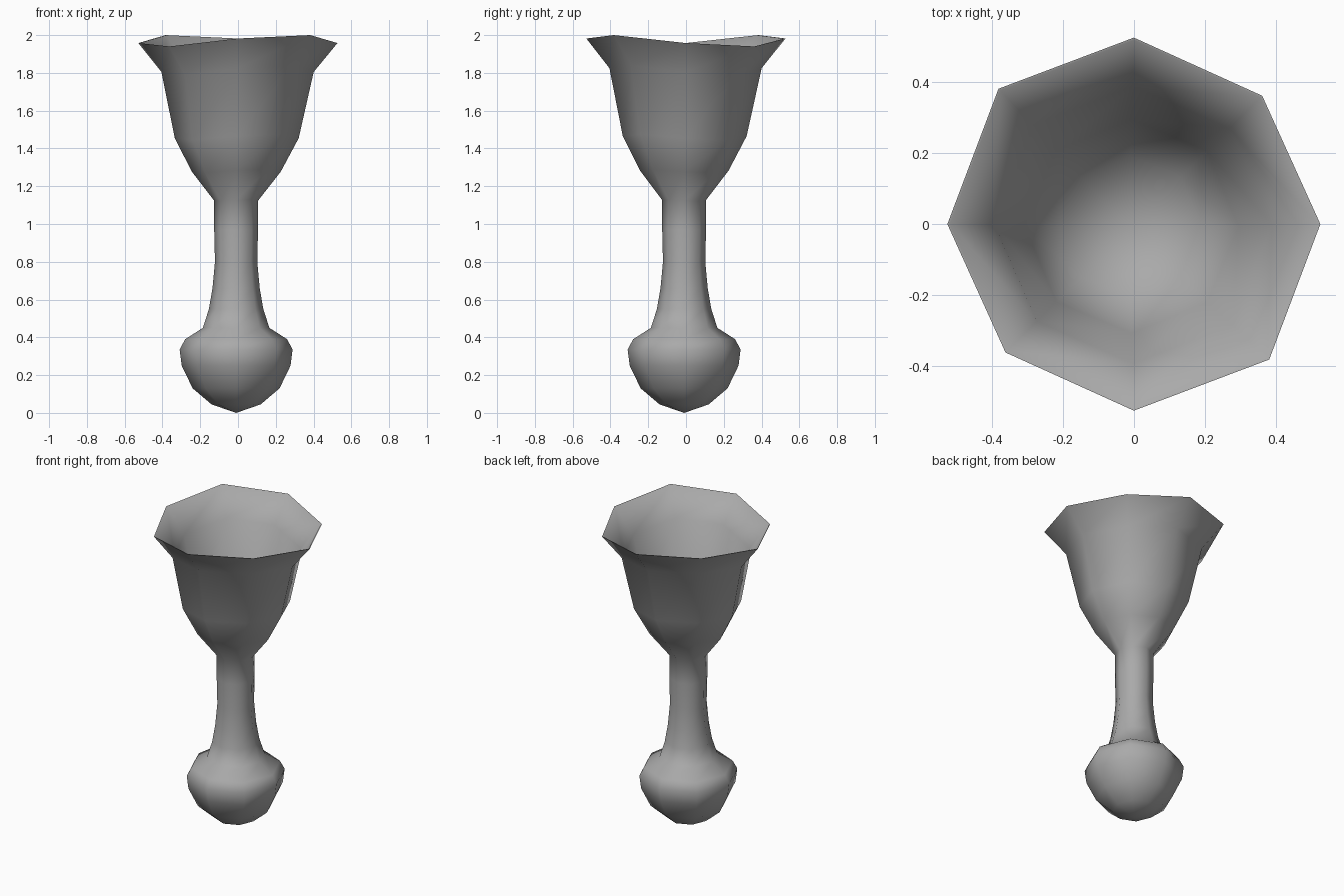
import bpy, bmesh, math

cube = bpy.data.objects.get("Cube")
if cube:
    bpy.data.objects.remove(cube, do_unlink=True)

SIDES = 8

# Cup colour
grey = bpy.data.materials.new("plain grey")
grey.use_nodes = True
colour = (0.4, 0.4, 0.4, 1)
grey.diffuse_color = colour
grey.node_tree.nodes["Principled BSDF"].inputs["Base Color"].default_value = colour


def place(radius, z, angle):
    """Point on a ring, with the hand-shaped lean and rim wave."""
    lean = -0.01 * min(1, max(0, (2 - z) / 0.8))
    wave = max(0, (z - 1) / 0.97)
    s, c = math.sin(2 * angle), math.cos(2 * angle)
    r = radius - 0.014 * s * wave ** 4 if radius else 0
    height = z - (0.03 * s + 0.012 * c) * wave
    return (r * math.cos(angle) + lean, r * math.sin(angle) + lean, height)


def lathe(name, profile):
    """Turn a profile whose first and last points lie on the axis."""
    bm = bmesh.new()
    bottom = bm.verts.new(place(*profile[0], 0))
    top = bm.verts.new(place(profile[-1][0], profile[-1][1], 0))
    rings = [[bm.verts.new(place(r, z, i * math.tau / SIDES)) for i in range(SIDES)]
             for r, z in profile[1:-1]]
    for i in range(SIDES):
        j = (i + 1) % SIDES
        bm.faces.new((bottom, rings[0][j], rings[0][i]))
        for a, b in zip(rings, rings[1:]):
            bm.faces.new((a[i], a[j], b[j], b[i]))
        bm.faces.new((rings[-1][i], rings[-1][j], top))
    bmesh.ops.recalc_face_normals(bm, faces=bm.faces[:])
    mesh = bpy.data.meshes.new(name)
    bm.to_mesh(mesh)
    bm.free()
    mesh.materials.append(grey)
    obj = bpy.data.objects.new(name, mesh)
    bpy.context.collection.objects.link(obj)
    return obj


# Rounded foot, stem and flared bowl, then the thin rim and hollow inside
foot = [(0, 0), (0.13, 0.045), (0.23, 0.13), (0.288, 0.25), (0.299, 0.335), (0.27, 0.39)]
stem = [(0.176, 0.45), (0.144, 0.55), (0.125, 0.66), (0.112, 0.8), (0.116, 0.97), (0.116, 1.125)]
bowl = [(0.235, 1.28), (0.328, 1.46), (0.403, 1.815), (0.527, 1.97)]
hollow = [(0.52, 1.969), (0.392, 1.815), (0.302, 1.46), (0.2, 1.3), (0, 1.23)]
goblet = lathe("goblet", foot + stem + bowl + hollow)

bpy.ops.object.select_all(action="DESELECT")
goblet.select_set(True)
bpy.context.view_layer.objects.active = goblet
bpy.ops.object.shade_smooth_by_angle(angle=math.radians(85))
